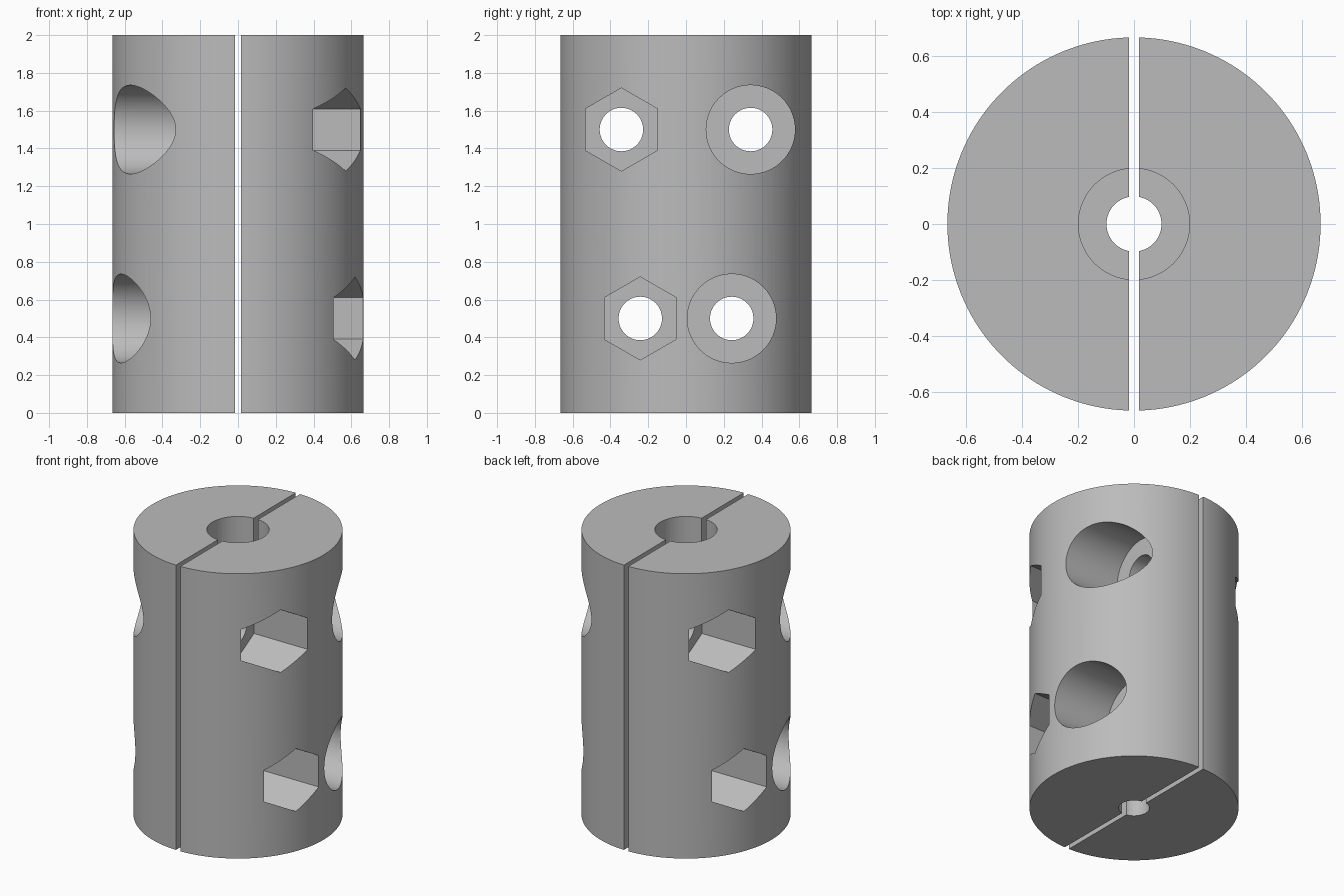
import bpy, bmesh
from math import radians
from mathutils import Matrix

old = bpy.data.objects.get("Cube")
if old:
    bpy.data.objects.remove(old, do_unlink=True)

HEIGHT, RADIUS, GAP = 2.0, 0.665, 0.017
SEAT = 0.23          # distance of the recess floors from the split plane

steel = bpy.data.materials.new("grey_steel")
steel.use_nodes = True
colour = (0.5, 0.5, 0.5, 1)
steel.diffuse_color = colour
steel.node_tree.nodes["Principled BSDF"].inputs["Base Color"].default_value = colour


def add_object(name, bm):
    mesh = bpy.data.meshes.new(name)
    bm.to_mesh(mesh)
    bm.free()
    obj = bpy.data.objects.new(name, mesh)
    bpy.context.collection.objects.link(obj)
    return obj


def rod(name, radius, start, end, sides, matrix=Matrix()):
    """Prism along z from start to end, then moved by matrix."""
    bm = bmesh.new()
    bmesh.ops.create_cone(bm, cap_ends=True, segments=sides, radius1=radius, radius2=radius,
                          depth=end - start,
                          matrix=matrix @ Matrix.Translation((0, 0, (start + end) / 2)))
    return add_object(name, bm)


def cross_rod(name, radius, start, end, sides, y, z):
    """Prism along x; a six-sided one points up."""
    turn = Matrix.Rotation(radians(90), 4, 'Y') @ Matrix.Rotation(radians(90), 4, 'Z')
    return rod(name, radius, start, end, sides, Matrix.Translation((0, y, z)) @ turn)


def cut(body, cutter):
    cutter.hide_render = True
    mod = body.modifiers.new("cut", 'BOOLEAN')
    mod.operation, mod.solver, mod.object = 'DIFFERENCE', 'EXACT', cutter
    bpy.context.view_layer.objects.active = body
    bpy.ops.object.modifier_apply(modifier=mod.name)
    bpy.data.objects.remove(cutter, do_unlink=True)


# One clamp half: a cylinder with a stepped shaft bore
half = rod("clamp_half_left", RADIUS, 0, HEIGHT, 160)
cut(half, rod("wide_bore", 0.198, HEIGHT / 2, HEIGHT + 0.1, 96))
cut(half, rod("narrow_bore", 0.098, -0.1, HEIGHT / 2 + 0.1, 64))

# Split plane
bm = bmesh.new()
bmesh.ops.create_cube(bm, size=3, matrix=Matrix.Translation((GAP - 1.5, 0, 1)))
cut(half, add_object("split_block", bm))

# Screw holes, nut pockets in front and screw head recesses behind
for z, y in ((1.5, 0.342), (0.5, 0.242)):
    cut(half, cross_rod("nut_pocket", 0.22, SEAT, 1, 6, -y, z))
    cut(half, cross_rod("head_recess", 0.235, SEAT, 1, 96, y, z))
    for side in (-1, 1):
        cut(half, cross_rod("screw_hole", 0.115, -0.2, 0.8, 64, side * y, z))

half.data.materials.clear()
half.data.materials.append(steel)
for face in half.data.polygons:
    face.material_index = 0
bpy.ops.object.select_all(action='DESELECT')
half.select_set(True)
bpy.context.view_layer.objects.active = half
bpy.ops.object.shade_smooth_by_angle(angle=radians(25))

# The other half is the same part turned half way round
other = half.copy()
other.data = half.data.copy()
other.name = "clamp_half_right"
other.rotation_euler.z = radians(180)
bpy.context.collection.objects.link(other)
